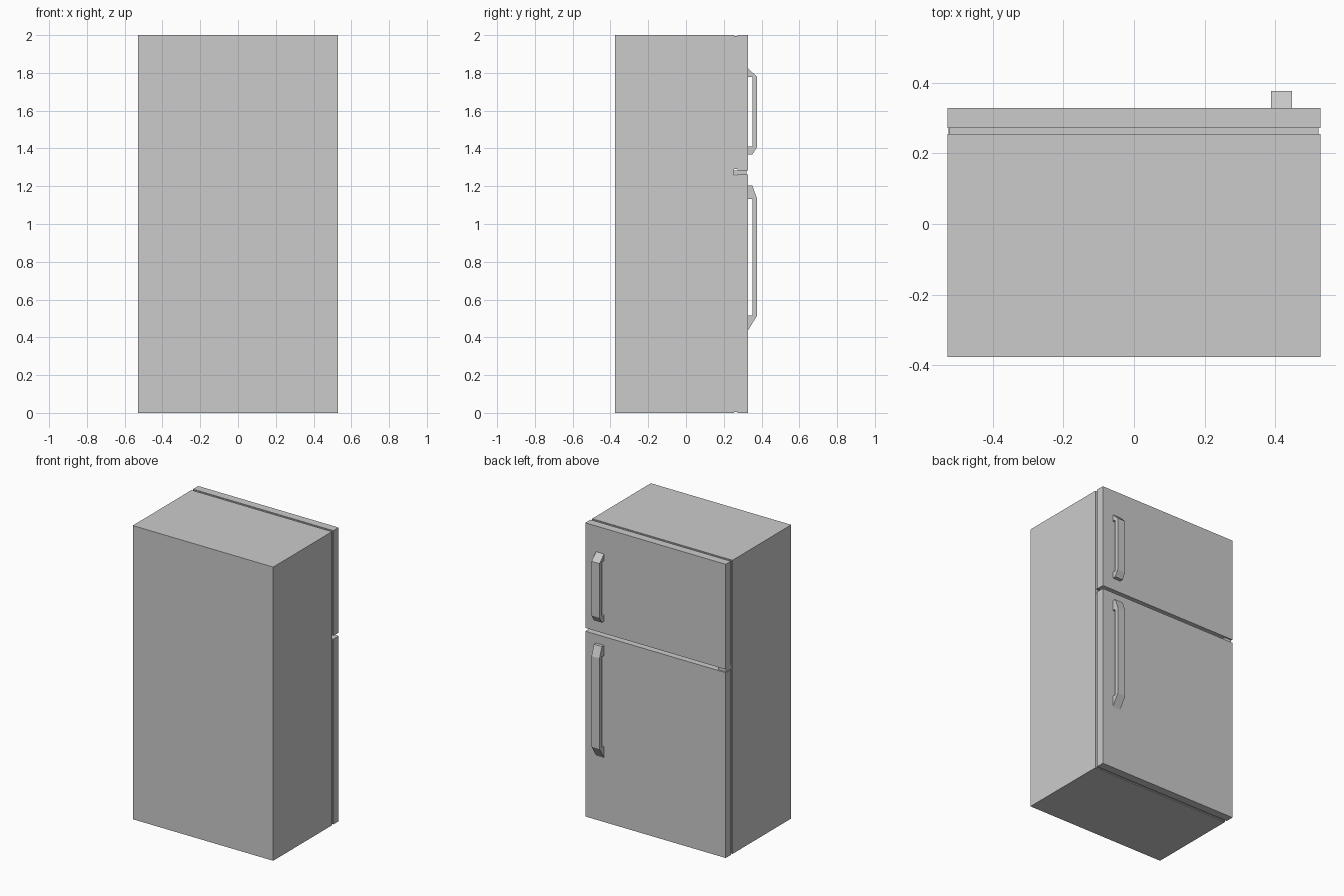
import bpy, bmesh

if "Cube" in bpy.data.objects:
    bpy.data.objects.remove(bpy.data.objects["Cube"])


def box(name, x, y, z):
    """Axis-aligned box from (min, max) ranges."""
    bm = bmesh.new()
    bmesh.ops.create_cube(bm, size=1)
    for v in bm.verts:
        v.co = [r[0] if c < 0 else r[1] for c, r in zip(v.co, (x, y, z))]
    return finish(name, bm)


def extrude_x(name, profile, x0, x1):
    """Solid made from a closed (y, z) profile extruded along x."""
    bm = bmesh.new()
    face = bm.faces.new([bm.verts.new((x0, y, z)) for y, z in profile])
    new = bmesh.ops.extrude_face_region(bm, geom=[face])["geom"]
    for v in new:
        if isinstance(v, bmesh.types.BMVert):
            v.co.x = x1
    bmesh.ops.recalc_face_normals(bm, faces=bm.faces)
    return finish(name, bm)


def finish(name, bm):
    mesh = bpy.data.meshes.new(name)
    bm.to_mesh(mesh)
    bm.free()
    obj = bpy.data.objects.new(name, mesh)
    bpy.context.collection.objects.link(obj)
    return obj


W = 0.529                            # half width
BACK, CASE, SEAL, DOOR = -0.377, 0.255, 0.272, 0.328
GRIP_IN, GRIP_OUT = 0.351, 0.377     # handle bar depth range

# Cabinet
box("cabinet", (-W, W), (BACK, CASE), (0, 2))

# Doors, each with an inset rubber seal behind it
for part, z0, z1 in (("fridge", 0, 1.262), ("freezer", 1.284, 2)):
    box(part + "_door", (-W, W), (SEAL, DOOR), (z0, z1))
    box(part + "_seal", (-W + 0.006, W - 0.006), (CASE, SEAL), (z0 + 0.006, z1 - 0.006))

# Hinge plate between the doors
box("hinge_plate", (-W + 0.004, -W + 0.06), (CASE, 0.319), (1.262, 1.284))

# Handles: blunt end next to the door gap, long slope at the far end
# (blunt end z, blunt shoulder z, slope shoulder z, slope tip z)
for part, blunt, near, far, tip in (
    ("freezer", 1.367, 1.409, 1.778, 1.825),
    ("fridge", 1.203, 1.133, 0.515, 0.437),
):
    profile = [(DOOR, blunt), (GRIP_IN, blunt), (GRIP_OUT, near), (GRIP_OUT, far),
               (DOOR, tip), (DOOR, far), (GRIP_IN, far), (GRIP_IN, near), (DOOR, near)]
    extrude_x(part + "_handle", profile, 0.388, 0.448)
